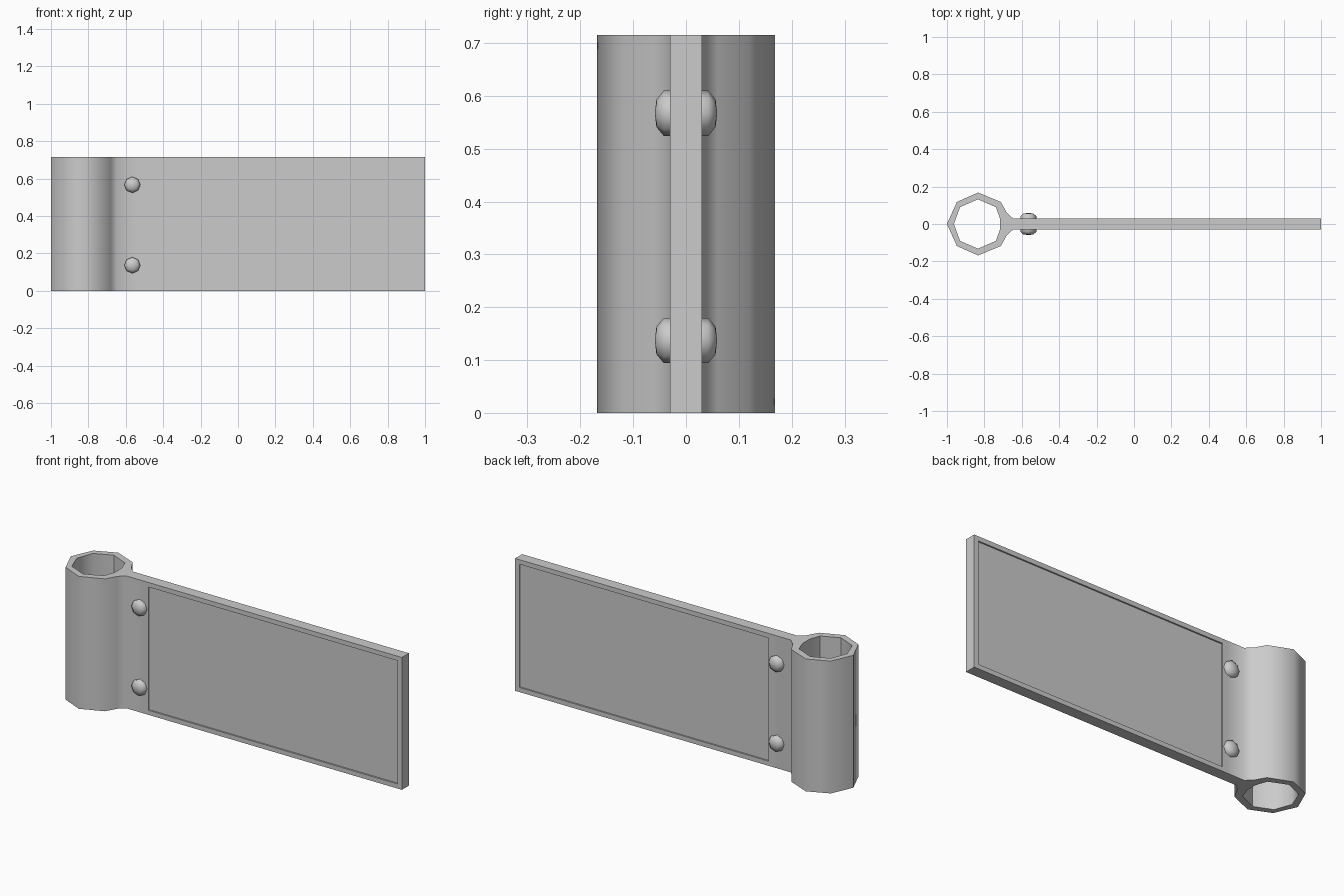
import bpy, bmesh, math
from mathutils import Matrix

cube = bpy.data.objects.get("Cube")
if cube:
    bpy.data.objects.remove(cube, do_unlink=True)

HEIGHT = 0.715

grey = bpy.data.materials.new("light grey")
grey.use_nodes = True
grey.diffuse_color = (0.6, 0.6, 0.6, 1)
grey.node_tree.nodes["Principled BSDF"].inputs["Base Color"].default_value = (0.6, 0.6, 0.6, 1)


def make_object(name, bm, angle):
    bmesh.ops.recalc_face_normals(bm, faces=bm.faces)
    mesh = bpy.data.meshes.new(name)
    bm.to_mesh(mesh)
    bm.free()
    mesh.materials.append(grey)
    obj = bpy.data.objects.new(name, mesh)
    bpy.context.collection.objects.link(obj)
    bpy.ops.object.select_all(action='DESELECT')
    obj.select_set(True)
    bpy.context.view_layer.objects.active = obj
    bpy.ops.object.shade_smooth_by_angle(angle=math.radians(angle))
    return obj


def mirrored(half):
    """Close a half profile by mirroring it across y = 0."""
    return half + [(x, -y) for x, y in reversed(half) if y > 0]


# Sign plate with an eight-sided sleeve, extruded from one outline with a hole
outer = mirrored([(-1, 0), (-0.947, 0.118), (-0.834, 0.168), (-0.712, 0.118),
                  (-0.68, 0.06), (-0.647, 0.03), (-0.54, 0.03), (1, 0.03)])
inner = mirrored([(-0.963, 0), (-0.93, 0.09), (-0.834, 0.132), (-0.738, 0.09),
                  (-0.717, 0.03)])
bm = bmesh.new()
for loop in (outer, inner):
    verts = [bm.verts.new((x, y, 0)) for x, y in loop]
    for a, b in zip(verts, verts[1:] + verts[:1]):
        bm.edges.new((a, b))
bmesh.ops.triangle_fill(bm, edges=bm.edges[:], use_beauty=True)
grown = bmesh.ops.extrude_face_region(bm, geom=bm.faces[:], use_keep_orig=True)
top = [g for g in grown["geom"] if isinstance(g, bmesh.types.BMVert)]
bmesh.ops.translate(bm, verts=top, vec=(0, 0, HEIGHT))
bmesh.ops.recalc_face_normals(bm, faces=bm.faces)

# Sunken panel on both sides of the plate
bm.normal_update()
panels = [f for f in bm.faces if abs(f.normal.y) > 0.9 and f.calc_area() > 0.5]
bmesh.ops.inset_individual(bm, faces=panels, thickness=0.035)
bmesh.ops.inset_individual(bm, faces=panels, thickness=0, depth=-0.008)
make_object("sign_plate_with_sleeve", bm, 47)

# Domed rivets on both sides
dome = [(0.043, 0.02), (0.043, 0.042), (0.026, 0.056), (0, 0.059)]
for level, z in (("lower", 0.137), ("upper", 0.567)):
    for side, sign in (("front", -1), ("back", 1)):
        bm = bmesh.new()
        verts = [bm.verts.new((r, y * sign, 0)) for r, y in dome]
        edges = [bm.edges.new(pair) for pair in zip(verts, verts[1:])]
        bmesh.ops.spin(bm, geom=verts + edges, axis=(0, 1, 0), cent=(0, 0, 0),
                       angle=math.tau, steps=8)
        bmesh.ops.remove_doubles(bm, verts=bm.verts, dist=0.0005)
        bmesh.ops.holes_fill(bm, edges=bm.edges, sides=8)
        bm.transform(Matrix.Translation((-0.565, 0, z)))
        make_object(f"{level}_{side}_rivet", bm, 60)
